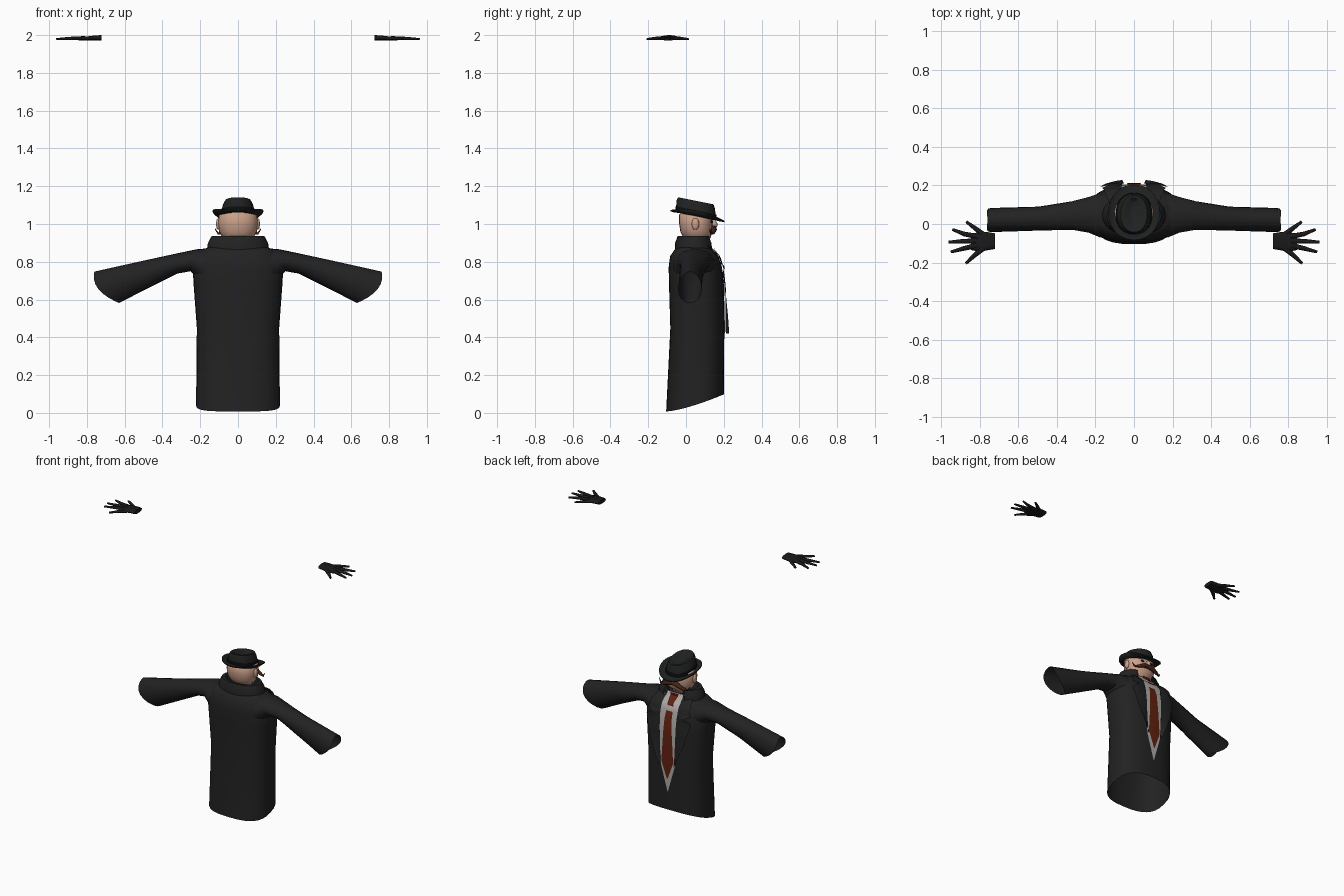
import bpy, bmesh, math
from mathutils import Vector

if "Cube" in bpy.data.objects:
    bpy.data.objects.remove(bpy.data.objects["Cube"])


def material(name, rgb):
    m = bpy.data.materials.new(name)
    m.use_nodes = True
    m.diffuse_color = (*rgb, 1)
    bsdf = m.node_tree.nodes["Principled BSDF"]
    bsdf.inputs["Base Color"].default_value = (*rgb, 1)
    bsdf.inputs["Roughness"].default_value = 0.9
    return m


COAT = material("coat black", (0.016, 0.016, 0.016))
HAT = material("hat charcoal", (0.014, 0.015, 0.015))
BAND = material("hat band black", (0.004, 0.004, 0.004))
GLOVE = material("glove black", (0.01, 0.01, 0.01))
SKIN = material("skin", (0.6, 0.35, 0.25))
HAIR = material("moustache brown", (0.06, 0.018, 0.009))
TIE = material("tie rust", (0.12, 0.015, 0.005))
SHIRT = material("shirt grey", (0.42, 0.4, 0.38))


def loft(name, rings, mats, closed=True, caps=(False, False), facing=None, angle=40):
    """Skin a list of point rings (or open rows) into one smooth object."""
    bm = bmesh.new()
    rows = [[bm.verts.new(p) for p in ring] for ring in rings]
    n = len(rows[0])
    for a, b in zip(rows, rows[1:]):
        for i in range(n if closed else n - 1):
            j = (i + 1) % n
            bm.faces.new((a[i], a[j], b[j], b[i]))
    for row, cap in zip((rows[0], rows[-1]), caps):
        if cap:
            bm.faces.new(row)
    bmesh.ops.recalc_face_normals(bm, faces=bm.faces)
    bm.normal_update()
    if facing and sum(f.normal.dot(Vector(facing)) for f in bm.faces) < 0:
        bmesh.ops.reverse_faces(bm, faces=bm.faces)
    me = bpy.data.meshes.new(name)
    bm.to_mesh(me)
    bm.free()
    for m in mats:
        me.materials.append(m)
    me.shade_smooth()
    me.set_sharp_from_angle(angle=math.radians(angle))
    ob = bpy.data.objects.new(name, me)
    bpy.context.collection.objects.link(ob)
    return ob


def oval(w, y0, y1, zfun, n=2.0, count=32, start=0.0, end=math.tau, closed=True):
    """Superellipse ring in plan, with height given as a function of x and y."""
    pts = []
    for i in range(count):
        t = start + (end - start) * i / (count if closed else count - 1)
        c, s = math.cos(t), math.sin(t)
        x = w * math.copysign(abs(c) ** (2 / n), c)
        y = (y0 + y1) / 2 + (y1 - y0) / 2 * math.copysign(abs(s) ** (2 / n), s)
        pts.append(Vector((x, y, zfun(x, y))))
    return pts


def tube(name, path, radii, mat, flat=1.0):
    path = [Vector(p) for p in path]
    rings = []
    for i, p in enumerate(path):
        d = path[min(i + 1, len(path) - 1)] - path[max(i - 1, 0)]
        side = d.cross(Vector((0, 0, 1))).normalized()
        up = side.cross(d).normalized()
        angles = [math.tau * k / 8 for k in range(8)]
        rings.append([p + radii[i] * (side * math.cos(a) + up * math.sin(a) * flat) for a in angles])
    return loft(name, rings, [mat], caps=(True, True), angle=60)


def ball(name, centre, size, mat):
    rings = []
    for k in range(1, 8):
        a = math.pi * k / 8
        r = math.sin(a)
        z = centre[2] - size[2] * math.cos(a)
        ring = oval(size[0] * r, centre[1] - size[1] * r, centre[1] + size[1] * r, lambda x, y: z, count=12)
        rings.append([p + Vector((centre[0], 0, 0)) for p in ring])
    return loft(name, rings, [mat], caps=(True, True), angle=80)


# Coat body: height, half width, back y, front y
COAT_RINGS = [(0.0, 0.222, -0.105, 0.2), (0.45, 0.218, -0.083, 0.203), (0.68, 0.235, -0.09, 0.2),
              (0.77, 0.24, -0.092, 0.19), (0.83, 0.222, -0.084, 0.172), (0.865, 0.19, -0.06, 0.14),
              (0.882, 0.14, -0.04, 0.115)]
SQUARE = 2.6


def front_y(x, z):
    """Depth of the coat's chest surface at a given point."""
    for a, b in zip(COAT_RINGS, COAT_RINGS[1:]):
        if z <= b[0] or b is COAT_RINGS[-1]:
            t = min(1, (z - a[0]) / (b[0] - a[0]))
            w, y0, y1 = (a[k] + (b[k] - a[k]) * t for k in (1, 2, 3))
            bulge = max(0, 1 - abs(x / w) ** SQUARE) ** (1 / SQUARE)
            return (y0 + y1) / 2 + (y1 - y0) / 2 * bulge


def hem(x, y):
    return 0.008 + 0.09 * max(0, (y + 0.1) / 0.3) ** 1.4


rings = [oval(w, a, b, hem if z == 0 else (lambda x, y: z), SQUARE) for z, w, a, b in COAT_RINGS]
loft("coat_body", rings, [COAT], caps=(False, True))


def plate(name, rows, offset, mat, flare=0.0, sign=1):
    """Thin sheet laid on the chest; rows hold height, inner x and outer x."""
    grid = []
    for (z0, a0, b0), (z1, a1, b1) in zip(rows, rows[1:]):
        for k in range(4):
            t = k / 4
            grid.append((z0 + (z1 - z0) * t, a0 + (a1 - a0) * t, b0 + (b1 - b0) * t))
    grid.append(rows[-1])
    pts = []
    for z, a, b in grid:
        xs = [(a + (b - a) * u / 4, u / 4) for u in range(5)]
        pts.append([(sign * x, front_y(x, z) + offset + flare * u, z) for x, u in xs])
    return loft(name, pts, [mat], closed=False, facing=(0, 1, 0))


# Shirt and tie
plate("shirt_front", [(0.9, -0.07, 0.07), (0.8, -0.072, 0.072), (0.42, -0.056, 0.056), (0.23, -0.002, 0.002)],
      0.004, SHIRT)
plate("tie", [(0.84, -0.022, 0.022), (0.44, -0.046, 0.046), (0.32, -0.002, 0.002)], 0.009, TIE)
plate("tie_knot", [(0.9, -0.032, 0.032), (0.84, -0.02, 0.02)], 0.016, TIE)

# Turned-up collar, open at the front
gap = math.radians(62)
collar = [(0.165, -0.06, 0.15, 0.865), (0.16, -0.058, 0.145, 0.9), (0.14, -0.045, 0.13, 0.936),
          (0.115, -0.03, 0.12, 0.936), (0.1, -0.015, 0.115, 0.88)]
rings = [oval(w, a, b, lambda x, y: z, 2.2, 28, math.pi - gap, math.tau + gap, False) for z, w, a, b in
         [(c[3], c[0], c[1], c[2]) for c in collar]]
loft("collar", rings, [COAT], closed=False, facing=(0, 0, 1))

for side, s in (("left", 1), ("right", -1)):
    # Notched lapel
    plate(side + "_lapel", [(0.9, 0.06, 0.12), (0.85, 0.066, 0.15), (0.79, 0.066, 0.165), (0.775, 0.066, 0.13),
                            (0.74, 0.064, 0.175), (0.6, 0.06, 0.135), (0.42, 0.052, 0.06)],
          0.009, COAT, 0.018, s)

    # Sleeve: top x and z, bottom x and z, back y, front y, outward bulge
    sleeve = [(0.15, 0.872, 0.2, 0.69, -0.07, 0.16, 0), (0.22, 0.866, 0.25, 0.75, -0.045, 0.14, 0),
              (0.32, 0.845, 0.32, 0.738, -0.03, 0.118, 0), (0.5, 0.806, 0.46, 0.668, -0.034, 0.09, 0.015),
              (0.76, 0.748, 0.63, 0.582, -0.042, 0.083, 0.045)]
    rings = []
    for tx, tz, bx, bz, y0, y1, out in sleeve:
        ring = []
        for k in range(20):
            c, d = math.cos(math.tau * k / 20), math.sin(math.tau * k / 20)
            x = (tx + bx) / 2 + c * (tx - bx) / 2 + out * d * d
            z = (tz + bz) / 2 + c * (tz - bz) / 2 - 0.2 * out * d * d
            ring.append((s * x, (y0 + y1) / 2 + d * (y1 - y0) / 2, z))
        rings.append(ring)
    loft(side + "_sleeve", rings, [COAT])

    # Floating gloved hand: palm, then fingers
    palm = [(0.722, -0.13, -0.048, 2.0), (0.76, -0.136, -0.042, 1.998),
            (0.8, -0.145, -0.04, 1.993), (0.845, -0.135, -0.052, 1.988)]
    rings = []
    for x, y0, y1, top in palm:
        ring = oval((top - 1.972) / 2, y0, y1, lambda h, y: 0, 2.6, 12)
        rings.append([(s * x, p.y, (top + 1.972) / 2 + p.x) for p in ring])
    loft(side + "_palm", rings, [GLOVE], caps=(True, True), angle=60)
    fingers = {"thumb": ((0.76, -0.07), (0.82, -0.025), (0.87, 0.012)),
               "index_finger": ((0.81, -0.065), (0.88, -0.052), (0.942, -0.028)),
               "middle_finger": ((0.82, -0.088), (0.89, -0.09), (0.962, -0.094)),
               "ring_finger": ((0.81, -0.11), (0.88, -0.126), (0.95, -0.145)),
               "little_finger": ((0.78, -0.125), (0.83, -0.165), (0.872, -0.205))}
    for name, path in fingers.items():
        pts = [(s * x, y, z) for (x, y), z in zip(path, (1.984, 1.982, 1.979))]
        tube(side + "_" + name, pts, (0.014, 0.012, 0.007), GLOVE, 0.75)

    # Face details
    ball(side + "_ear", (s * 0.104, 0.05, 1.0), (0.012, 0.02, 0.032), SKIN)
    ball(side + "_eye", (s * 0.038, 0.134, 1.012), (0.013, 0.009, 0.008), BAND)
    tube(side + "_moustache", [(0, 0.145, 0.978), (s * 0.035, 0.148, 0.972), (s * 0.075, 0.143, 0.955),
                               (s * 0.105, 0.132, 0.95), (s * 0.122, 0.125, 0.975)],
         (0.015, 0.016, 0.011, 0.006, 0.002), HAIR)

# Head, nose and neck
head = [(0.89, 0.06, 0.0, 0.1), (0.915, 0.066, 0.0, 0.115), (0.93, 0.083, -0.015, 0.132),
        (0.96, 0.1, -0.03, 0.138), (1.0, 0.106, -0.036, 0.141), (1.05, 0.102, -0.036, 0.138),
        (1.08, 0.075, -0.01, 0.11)]
rings = [oval(w, a, b, lambda x, y: z, 2.2, 24) for z, w, a, b in head]
loft("head", rings, [SKIN], caps=(True, True), angle=60)
ball("nose", (0, 0.147, 0.998), (0.015, 0.02, 0.022), SKIN)


# Hat: tilted, pinched crown with a band, and a brim curled at the sides
def tilted(z, curl=0.0):
    return lambda x, y: z - 0.2 * (y - 0.055) + curl * (x / 0.13) ** 2


crown = [(1.045, 0.097, -0.055, 0.162), (1.072, 0.092, -0.055, 0.16), (1.072, 0.088, -0.052, 0.157),
         (1.105, 0.078, -0.05, 0.152), (1.122, 0.068, -0.042, 0.146), (1.122, 0.052, -0.028, 0.135),
         (1.104, 0.03, -0.005, 0.12), (1.1, 0.01, 0.03, 0.08)]
rings = [oval(w, a, b, tilted(z), 2.2, 28) for z, w, a, b in crown]
hat = loft("hat_crown", rings, [HAT, BAND], caps=(False, True), angle=50)
for f in hat.data.polygons:
    p = f.center
    if p.z + 0.2 * (p.y - 0.055) < 1.07:
        f.material_index = 1

brim = [(1.052, 0.09, -0.05, 0.158, 0), (1.046, 0.112, -0.066, 0.18, 0.008), (1.046, 0.134, -0.083, 0.204, 0.024),
        (1.04, 0.134, -0.083, 0.204, 0.024), (1.038, 0.112, -0.066, 0.18, 0.006), (1.04, 0.09, -0.05, 0.158, 0)]
rings = [oval(w, a, b, tilted(z, curl), 2.1, 28) for z, w, a, b, curl in brim]
loft("hat_brim", rings, [HAT], angle=50)
